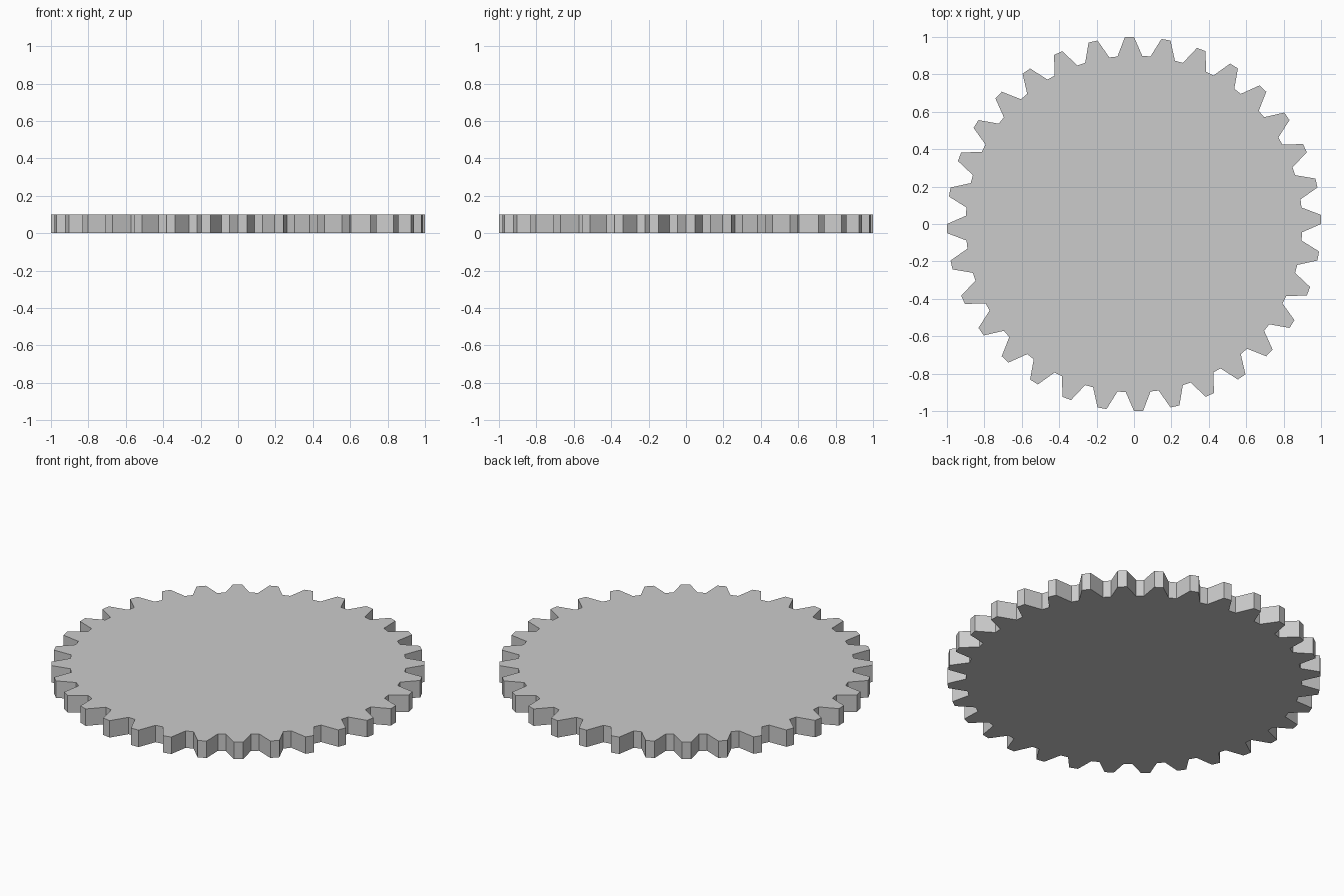
import bpy, bmesh
from math import cos, sin, tau

if "Cube" in bpy.data.objects:
    bpy.data.objects.remove(bpy.data.objects["Cube"])

TEETH, TIP_R, ROOT_R, THICKNESS = 32, 1.0, 0.9, 0.1

# Toothed outline: two tip points, then two root points per tooth
bm = bmesh.new()
outline = []
for i in range(TEETH * 4):
    r = TIP_R if i % 4 < 2 else ROOT_R
    a = tau * i / (TEETH * 4)
    outline.append(bm.verts.new((r * cos(a), r * sin(a), 0)))
face = bm.faces.new(outline)

# Extrude into a solid disc
ext = bmesh.ops.extrude_face_region(bm, geom=[face], use_keep_orig=True)
top = [g for g in ext["geom"] if isinstance(g, bmesh.types.BMVert)]
bmesh.ops.translate(bm, verts=top, vec=(0, 0, THICKNESS))
bmesh.ops.recalc_face_normals(bm, faces=bm.faces)

mesh = bpy.data.meshes.new("gear_wheel")
bm.to_mesh(mesh)
bm.free()
bpy.context.collection.objects.link(bpy.data.objects.new("gear_wheel", mesh))
